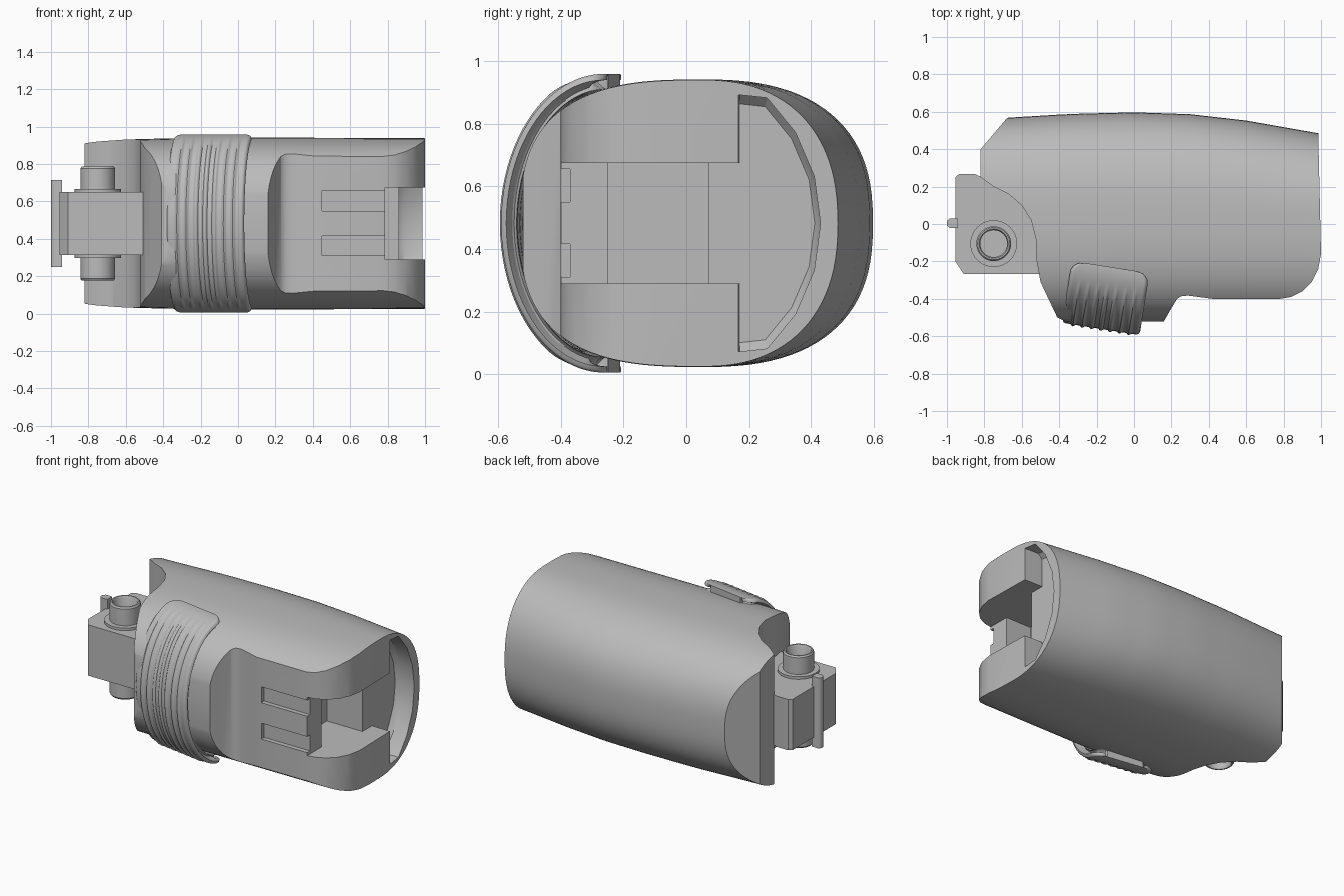
import bpy, bmesh, math
from mathutils import Matrix

if "Cube" in bpy.data.objects:
    bpy.data.objects.remove(bpy.data.objects["Cube"])

grey = bpy.data.materials.new("plain_grey")
grey.use_nodes = True
grey.diffuse_color = (0.5, 0.5, 0.5, 1)
grey.node_tree.nodes["Principled BSDF"].inputs["Base Color"].default_value = (0.5, 0.5, 0.5, 1)

MID = 0.482  # height of the horizontal symmetry plane


def finish(name, bm):
    bmesh.ops.recalc_face_normals(bm, faces=bm.faces)
    mesh = bpy.data.meshes.new(name)
    bm.to_mesh(mesh)
    bm.free()
    mesh.materials.append(grey)
    ob = bpy.data.objects.new(name, mesh)
    bpy.context.collection.objects.link(ob)
    return ob


def activate(ob):
    bpy.ops.object.select_all(action='DESELECT')
    ob.select_set(True)
    bpy.context.view_layer.objects.active = ob


def smooth(ob, angle=32):
    activate(ob)
    bpy.ops.object.shade_smooth_by_angle(angle=math.radians(angle))


def loft(name, rings, caps=True):
    bm = bmesh.new()
    loops = [[bm.verts.new(p) for p in ring] for ring in rings]
    n = len(loops[0])
    for a, b in zip(loops, loops[1:]):
        for i in range(n):
            j = (i + 1) % n
            bm.faces.new((a[i], a[j], b[j], b[i]))
    if caps:
        bm.faces.new(loops[0])
        bm.faces.new(loops[-1])
    else:
        bmesh.ops.remove_doubles(bm, verts=bm.verts, dist=1e-5)
    return finish(name, bm)


def prism(name, outline, z0, z1):
    return loft(name, [[(x, y, z) for x, y in outline] for z in (z0, z1)])


def box(name, x0, x1, y0, y1, z0, z1):
    return prism(name, [(x0, y0), (x1, y0), (x1, y1), (x0, y1)], z0, z1)


def boolean(ob, cutter, operation='DIFFERENCE'):
    mod = ob.modifiers.new("cut", 'BOOLEAN')
    mod.operation = operation
    mod.solver = 'EXACT'
    mod.object = cutter
    activate(ob)
    bpy.ops.object.modifier_apply(modifier=mod.name)
    bpy.data.objects.remove(cutter)


def turned(name, profile, x, y, sides=40):
    # closed ring of (radius, height) points revolved about a vertical axis
    rings = []
    for k in range(sides + 1):
        a = 2 * math.pi * k / sides
        rings.append([(x + r * math.cos(a), y + r * math.sin(a), z) for r, z in profile])
    smooth(loft(name, rings, caps=False))


# Housing: lofted rounded sections along x
def section(x, back, half, n_back, sides=96):
    ring = []
    for k in range(sides):
        a = 2 * math.pi * k / sides
        c, s = math.cos(a), math.sin(a)
        n = n_back if c > 0 else 2.8
        reach = back - 0.05 if c > 0 else 0.58
        y = 0.05 + math.copysign(abs(c) ** (2 / n), c) * reach
        z = MID + math.copysign(abs(s) ** (2 / n), s) * half
        ring.append((x, y, z))
    return ring


def station(x):
    # x, back reach, half height, roundness
    stations = [(-0.9, 0.55, 0.441, 2.7), (-0.68, 0.568, 0.447, 2.6), (-0.35, 0.588, 0.456, 2.55),
                (0, 0.597, 0.459, 2.5), (0.3, 0.587, 0.459, 2.5), (0.6, 0.553, 0.458, 2.45), (1.1, 0.465, 0.457, 2.3)]
    for a, b in zip(stations, stations[1:]):
        if x <= b[0] + 1e-6:
            t = (x - a[0]) / (b[0] - a[0])
            return [p + (q - p) * t for p, q in zip(a[1:], b[1:])]


housing = loft("housing", [section(-0.9 + k * 0.1, *station(-0.9 + k * 0.1)) for k in range(21)])

# Plan outline trims the ends, the hinge recess and the front flat
plan = [(-0.82, 0.4), (-0.82, 0.25), (-0.75, 0.2), (-0.67, 0.16), (-0.6, 0.1), (-0.55, 0.02),
        (-0.525, -0.08), (-0.52, -0.2), (-0.5, -0.31), (-0.41, -0.5), (-0.37, -0.52),
        (0.16, -0.52), (0.2, -0.45), (0.23, -0.4), (0.255, -0.385), (0.29, -0.383), (0.42, -0.4),
        (0.78, -0.4), (0.84, -0.39), (0.9, -0.36), (0.95, -0.31), (0.985, -0.24), (1.0, -0.16),
        (0.985, 0.49), (0.98, 0.8), (-0.5, 0.8), (-0.68, 0.565)]
boolean(housing, prism("plan_cutter", plan, -0.3, 1.3), 'INTERSECT')

# Front notch, with a chamber running back behind its left wall
for x0, y0, y1 in ((0.785, -0.7, -0.25), (0.6, -0.25, 0.07), (0.86, -0.7, 0.2)):
    boolean(housing, box("notch_cutter", x0, 1.2, y0, y1, 0.29, 0.675))

# End pocket, bevelled towards its floor
half_pocket = [(0.16, 0.41), (0.26, 0.4), (0.35, 0.29), (0.41, 0.15)]
pocket = half_pocket + [(0.43, 0)] + [(y, -z) for y, z in reversed(half_pocket)]


def pocket_ring(x, shrink):
    return [(x, 0.17 + (y - 0.17) * shrink if y > 0.2 else y + 0.01 * (x < 1), MID + z * shrink) for y, z in pocket]


boolean(housing, loft("pocket_cutter", [pocket_ring(0.86, 0.93), pocket_ring(0.89, 1), pocket_ring(1.2, 1)]))

# Two shallow latch slots in the front flat
for z0 in (0.31, 0.55):
    boolean(housing, box("slot_cutter", 0.45, 0.82, -0.5, -0.37, z0, z0 + 0.105))
smooth(housing)


# Grip pad: ribbed band wrapped over the front, turned slightly
def grip_pad(half=0.21, cols=85, rows=64, ribs=7):
    bm = bmesh.new()
    grid = []
    for r in range(rows + 1):
        t = 0.5 - 0.5 * math.cos(math.pi * r / rows)   # denser near both tips
        a = math.pi * t
        tip = min(t, 1 - t) * 1.3
        corner = max(0, 1 - tip / 0.08)
        width = half - 0.07 * (1 - math.sqrt(max(0, 1 - corner ** 2)))
        fade = min(1, max(0, (tip - 0.12) / 0.1))
        row = []
        for c in range(cols + 1):
            s = 2 * c / cols - 1
            rim = max(0, 1 - (1 - abs(s)) / 0.1)
            lift = -0.02 * (1 - math.sqrt(max(0, 1 - rim ** 2)))
            if abs(s) < 0.84:
                lift += 0.01 * fade * max(0, -math.cos(math.pi * ribs * (s / 0.84 + 1)))
            y = -(0.335 + lift) * math.sin(a)
            z = MID + (0.477 + lift) * math.cos(a)
            row.append(bm.verts.new((s * width, y, z)))
        grid.append(row)
    for a, b in zip(grid, grid[1:]):
        for i in range(cols):
            bm.faces.new((a[i], a[i + 1], b[i + 1], b[i]))
    bm.transform(Matrix.Translation((-0.125, -0.23, 0)) @ Matrix.Rotation(math.radians(-9), 4, 'Z'))
    ob = finish("grip_pad", bm)
    front = min(ob.data.polygons, key=lambda p: p.center.y)
    if front.normal.y > 0:
        ob.data.flip_normals()
    mod = ob.modifiers.new("thickness", 'SOLIDIFY')
    mod.thickness = 0.05
    mod.offset = -1
    activate(ob)
    bpy.ops.object.modifier_apply(modifier=mod.name)
    smooth(ob, 40)


grip_pad()

# Hinge block, its inner side buried in the housing
block = [(-0.955, 0.25), (-0.935, 0.267), (-0.85, 0.267), (-0.825, 0.255), (-0.81, 0.25), (-0.7, 0.24),
         (-0.48, 0.1), (-0.46, -0.267), (-0.91, -0.267), (-0.955, -0.2)]
smooth(prism("hinge_block", block, 0.315, 0.65))

# Hollow pivot posts with flanges above and below
for name, side in (("upper_pivot", 1), ("lower_pivot", -1)):
    post = [(0.072, 0.1), (0.125, 0.1), (0.125, 0.185), (0.093, 0.185), (0.093, 0.295),
            (0.086, 0.305), (0.078, 0.305), (0.072, 0.295)]
    turned(name, [(r, MID + side * h) for r, h in post], -0.75, -0.105)

# Thin end tab, rounded in plan
tab = [(-0.94, -0.02), (-0.985, -0.022), (-1.0, -0.008), (-1.0, 0.016), (-0.985, 0.03), (-0.94, 0.028)]
smooth(prism("end_tab", tab, 0.25, 0.715), 60)
